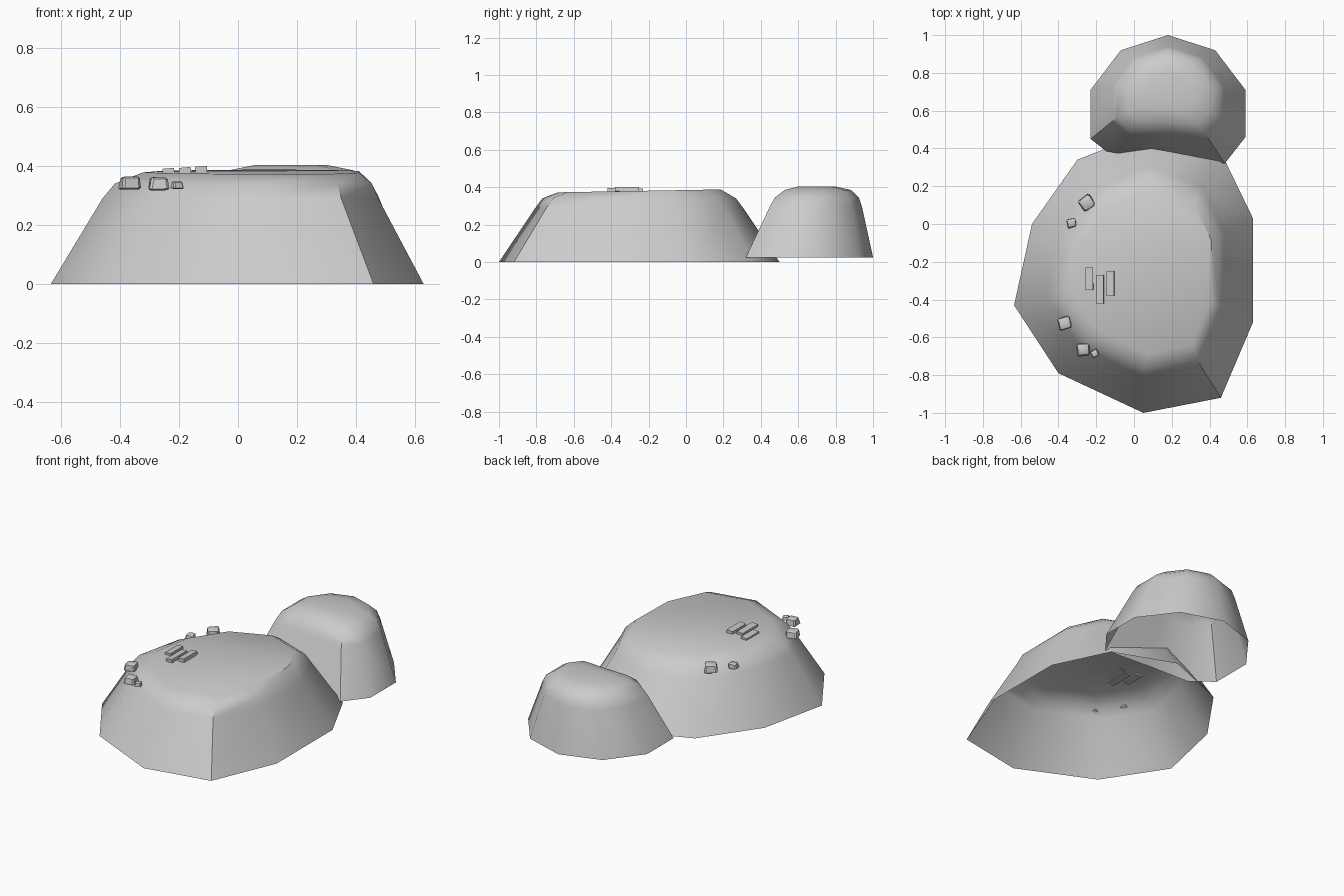
import bpy, bmesh, math, random
from mathutils import Vector, Matrix

if "Cube" in bpy.data.objects:
    bpy.data.objects.remove(bpy.data.objects["Cube"])

random.seed(4)


def finish(bm, name, angle=None):
    bmesh.ops.recalc_face_normals(bm, faces=bm.faces)
    mesh = bpy.data.meshes.new(name)
    bm.to_mesh(mesh)
    bm.free()
    ob = bpy.data.objects.new(name, mesh)
    bpy.context.collection.objects.link(ob)
    if angle:
        bpy.ops.object.select_all(action='DESELECT')
        ob.select_set(True)
        bpy.context.view_layer.objects.active = ob
        bpy.ops.object.shade_smooth_by_angle(angle=math.radians(angle))
    return ob


def boulder(name, outline, centre, rings):
    """Open-bottomed rock; each ring is (scale, shift x, shift y, z, slope in y)."""
    bm = bmesh.new()
    c = Vector(centre)
    loops = []
    for s, dx, dy, z, slope in rings:
        loop = []
        for p in outline:
            q = c + (Vector(p) - c) * s + Vector((dx, dy))
            loop.append(bm.verts.new((q.x, q.y, z + slope * (q.y - c.y))))
        loops.append(loop)
    n = len(outline)
    for a, b in zip(loops, loops[1:]):
        for i in range(n):
            j = (i + 1) % n
            bm.faces.new((a[i], a[j], b[j], b[i]))
    bm.faces.new(loops[-1])
    return finish(bm, name, 40)


# Large flat-topped rock
boulder("large_rock",
        [(0.05, -1.0), (0.46, -0.92), (0.63, -0.52), (0.63, 0.03), (0.47, 0.36),
         (0.1, 0.5), (-0.30, 0.34), (-0.54, 0.0), (-0.635, -0.43), (-0.40, -0.79)],
        (0, -0.25),
        [(1, 0, 0, 0, 0), (0.74, 0.01, 0, 0.29, 0), (0.69, 0.02, 0, 0.34, 0),
         (0.58, 0.045, 0, 0.38, 0.018)])

# Smaller domed rock behind it
boulder("small_rock",
        [(0.18, 1.0), (0.43, 0.92), (0.59, 0.71), (0.59, 0.46), (0.48, 0.32),
         (0.18, 0.34), (-0.10, 0.35), (-0.23, 0.45), (-0.23, 0.71), (-0.07, 0.92)],
        (0.18, 0.66),
        [(1, 0, 0, 0.025, 0), (0.72, 0, 0.035, 0.30, 0), (0.66, 0, 0.04, 0.345, 0),
         (0.52, 0, 0.045, 0.385, 0), (0.3, 0, 0.04, 0.403, 0)])

# Pebbles resting on the left shoulder: x, y, z, size, turn
pebbles = [(-0.25, 0.11, 0.343, 0.076, 35), (-0.33, 0.005, 0.335, 0.05, 10),
           (-0.367, -0.525, 0.342, 0.066, 15), (-0.268, -0.665, 0.34, 0.068, 5),
           (-0.208, -0.685, 0.335, 0.036, 25)]
for i, (x, y, z, size, turn) in enumerate(pebbles):
    bm = bmesh.new()
    bmesh.ops.create_cube(bm, size=1)
    for v in bm.verts:
        k = 0.85 if v.co.z > 0 else 1
        v.co = Vector((v.co.x * k, v.co.y * k, v.co.z)) * random.uniform(0.9, 1.1)
    bmesh.ops.bevel(bm, geom=bm.edges[:], offset=0.12, segments=1, affect='EDGES')
    bm.transform(Matrix.Translation((x, y, z))
                 @ Matrix.Rotation(math.radians(turn), 4, 'Z')
                 @ Matrix.Diagonal((size, size, size * 0.65, 1)))
    finish(bm, f"pebble_{i + 1}", 40)

# Thin raised slats on the flat top: x, y start, y end, top height
for i, (x, y0, y1, top) in enumerate([(-0.236, -0.35, -0.23, 0.393),
                                      (-0.18, -0.42, -0.27, 0.396),
                                      (-0.125, -0.38, -0.25, 0.40)]):
    bm = bmesh.new()
    bmesh.ops.create_cube(bm, size=1)
    bm.transform(Matrix.Translation((x, (y0 + y1) / 2, top - 0.012))
                 @ Matrix.Rotation(math.radians(-5), 4, 'Y')
                 @ Matrix.Diagonal((0.04, y1 - y0, 0.022, 1)))
    finish(bm, f"slat_{i + 1}")
